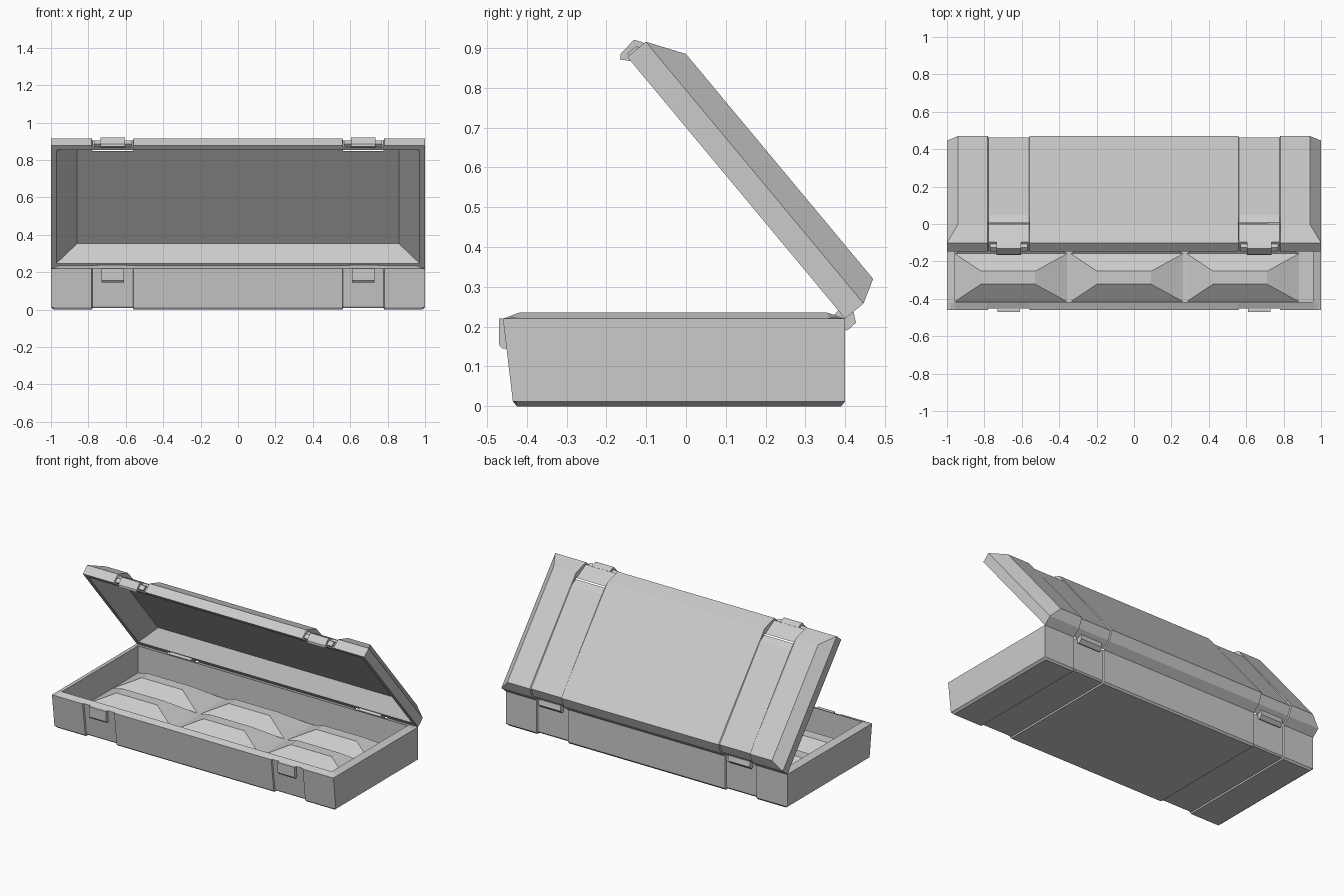
import bpy, bmesh

if "Cube" in bpy.data.objects:
    bpy.data.objects.remove(bpy.data.objects["Cube"])

def flat(y, z):
    return y, z

def tilted(u, v):
    # lid coordinates: u from hinge to front edge, v outward from the opening
    return .40 - .64 * u + .769 * v, .22 + .769 * u + .64 * v

def loft(name, stations, place=flat):
    """Closed solid from (x, profile) cross-sections."""
    bm = bmesh.new()
    rings = [[bm.verts.new((x, *place(*p))) for p in prof] for x, prof in stations]
    n = len(rings[0])
    for a, b in zip(rings, rings[1:]):
        for i in range(n):
            j = (i + 1) % n
            bm.faces.new((a[i], a[j], b[j], b[i]))
    bm.faces.new(rings[0])
    bm.faces.new(rings[-1])
    bmesh.ops.remove_doubles(bm, verts=bm.verts, dist=1e-5)
    bmesh.ops.recalc_face_normals(bm, faces=bm.faces)
    me = bpy.data.meshes.new(name)
    bm.to_mesh(me)
    bm.free()
    ob = bpy.data.objects.new(name, me)
    bpy.context.collection.objects.link(ob)
    return ob

def banded(ends, full, band):
    """Stations for the left half, with a recessed strap band, then mirrored."""
    left = ends + [(-.782, full), (-.778, band), (-.562, band), (-.558, full)]
    return left + [(-x, p) for x, p in reversed(left)]

def cut(target, cutter):
    m = target.modifiers.new("hollow", 'BOOLEAN')
    m.operation = 'DIFFERENCE'
    m.solver = 'EXACT'
    m.object = cutter
    bpy.context.view_layer.objects.active = target
    bpy.ops.object.modifier_apply(modifier=m.name)
    bpy.data.objects.remove(cutter)

# base tray with sloped rim and recessed bands
full = [(-.46, .22), (-.435, .012), (-.425, 0), (.39, 0), (.40, .012), (.40, .22), (.355, .235), (-.42, .235)]
band = [(-.452, .22), (-.427, .018), (-.42, .009), (.385, .009), (.392, .018), (.392, .22), (.355, .235), (-.42, .235)]
end = [(y, min(max(z, .012), .22)) for y, z in full]
near = [(y, min(z, .2256)) for y, z in full]
tray = loft("case_base", banded([(-1, end), (-.985, near), (-.96, full)], full, band))
hole = [(-.418, .06), (.353, .06), (.353, .3), (-.418, .3)]
cut(tray, loft("base_cutter", [(-.958, hole), (.958, hole)]))

# open lid, chamfered outside and hollow inside
full = [(0, 0), (0, .06), (.032, .118), (.767, .118), (.855, .06), (.855, 0)]
band = [(.008, 0), (.008, .058), (.036, .110), (.69, .1175), (.843, .057), (.845, 0)]
end = [(0, 0), (0, .06), (0, .06), (.855, .06), (.855, .06), (.855, 0)]
lid = loft("case_lid", banded([(-1, end), (-.94, full)], full, band), tilted)
cutter = bpy.data.meshes.new("lid_cutter")
bm = bmesh.new()
for x, u0, u1, v in ((.985, .028, .835, -.012), (.86, .09, .74, .10)):
    for sx, u in ((-x, u0), (x, u0), (x, u1), (-x, u1)):
        bm.verts.new((sx, *tilted(u, v)))
bmesh.ops.convex_hull(bm, input=bm.verts)
bmesh.ops.recalc_face_normals(bm, faces=bm.faces)
bm.to_mesh(cutter)
bm.free()
ob = bpy.data.objects.new("lid_cutter", cutter)
bpy.context.collection.objects.link(ob)
cut(lid, ob)

# padded lining: rows of low frustum humps
bm = bmesh.new()
for row in range(3):
    for col in range(3):
        x, y = -.958 + .62 * col, -.415 + .256 * row
        low = [bm.verts.new((x + a, y + b, .06)) for a, b in ((0, 0), (.6, 0), (.6, .256), (0, .256))]
        top = [bm.verts.new((x + a, y + b, .13)) for a, b in ((.14, .093), (.43, .093), (.43, .163), (.14, .163))]
        bm.faces.new(top)
        for i in range(4):
            j = (i + 1) % 4
            bm.faces.new((low[i], low[j], top[j], top[i]))
me = bpy.data.meshes.new("padded_lining")
bm.to_mesh(me)
bm.free()
bpy.context.collection.objects.link(bpy.data.objects.new("padded_lining", me))

# latches and hinges on both sides
catch = [(-.47, .22), (-.47, .155), (-.462, .145), (-.44, .145), (-.45, .22)]
clasp = [(.84, .062), (.864, .05), (.878, .04), (.872, -.008), (.862, -.018), (.842, 0)]
plate = [(.84, .045), (.862, .035), (.862, .005), (.84, .005)]
hinge = [(.372, .23), (.387, .245), (.42, .243), (.427, .21), (.405, .19), (.385, .2)]
for s, side in ((-1, "left"), (1, "right")):
    for name, prof, x0, x1, place in (
            ("catch", catch, .61, .73, flat),
            ("clasp", clasp, .605, .735, tilted),
            ("clasp_plate", plate, .57, .77, tilted),
            ("hinge", hinge, .595, .75, flat)):
        loft(f"{name}_{side}", [(s * x0, prof), (s * x1, prof)], place)
